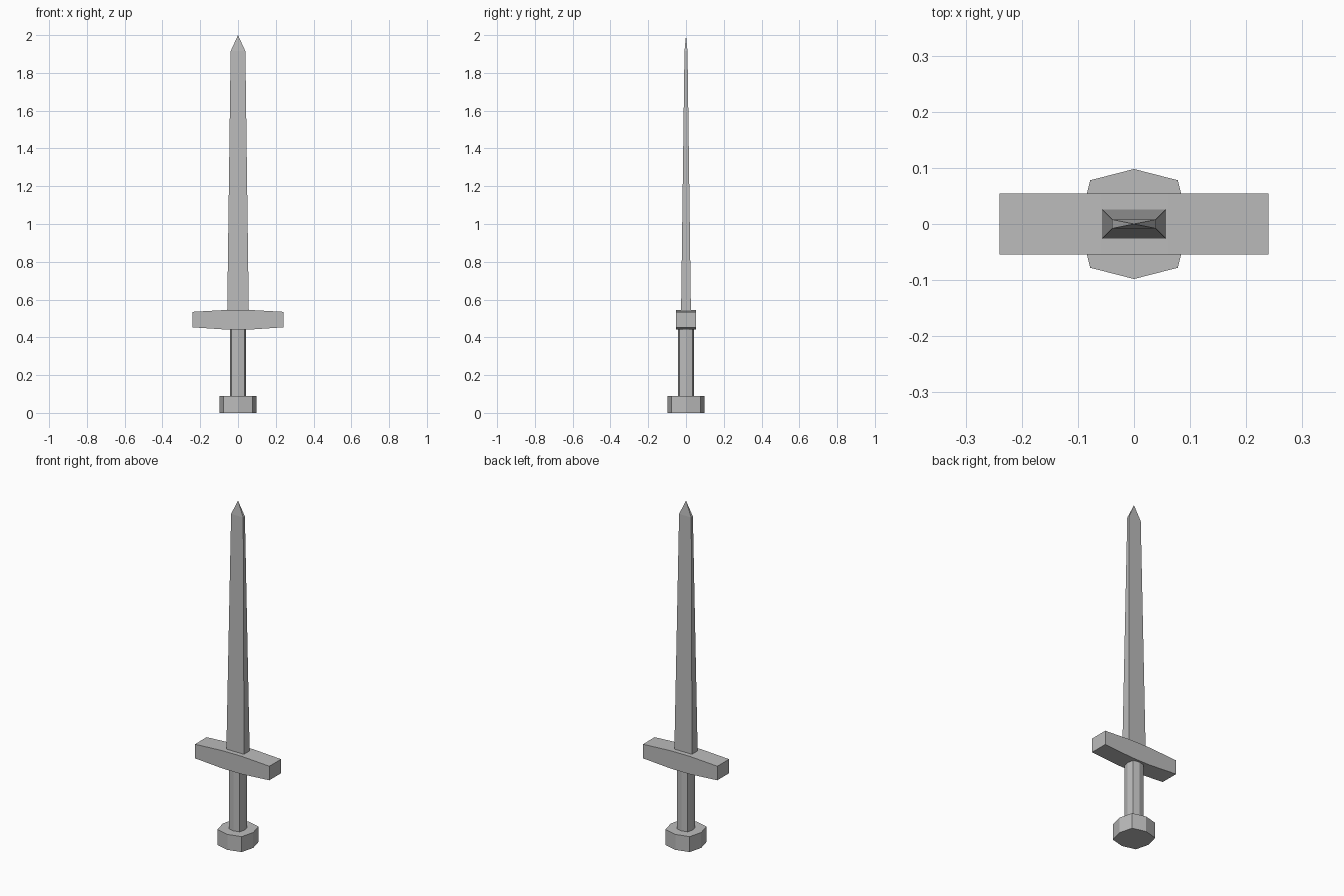
import bpy, bmesh

cube = bpy.data.objects.get("Cube")
if cube:
    bpy.data.objects.remove(cube, do_unlink=True)

steel = bpy.data.materials.new("plain_grey")
steel.use_nodes = True
GREY = (0.5, 0.5, 0.5, 1)
steel.diffuse_color = GREY
steel.node_tree.nodes["Principled BSDF"].inputs["Base Color"].default_value = GREY


def loft(name, rings, tip=None):
    """Skin a stack of matching rings, closing it with caps or a pointed tip."""
    bm = bmesh.new()
    loops = [[bm.verts.new(p) for p in ring] for ring in rings]
    n = len(loops[0])
    for low, high in zip(loops, loops[1:]):
        for i in range(n):
            j = (i + 1) % n
            bm.faces.new((low[i], low[j], high[j], high[i]))
    bm.faces.new(loops[0][::-1])
    if tip:
        apex = bm.verts.new(tip)
        for i in range(n):
            bm.faces.new((loops[-1][i], loops[-1][(i + 1) % n], apex))
    else:
        bm.faces.new(loops[-1])
    bmesh.ops.recalc_face_normals(bm, faces=bm.faces)
    mesh = bpy.data.meshes.new(name)
    bm.to_mesh(mesh)
    bm.free()
    mesh.materials.append(steel)
    obj = bpy.data.objects.new(name, mesh)
    bpy.context.collection.objects.link(obj)
    return obj


def octagon(r, c, z):
    """Bulged square: points at r on the axes, corners at (c, c)."""
    return [(x, y, z) for x, y in ((r, 0), (c, c), (0, r), (-c, c),
                                   (-r, 0), (-c, -c), (0, -r), (c, -c))]


def rectangle(x, y, z):
    return [(x, y, z), (-x, y, z), (-x, -y, z), (x, -y, z)]


# Pommel and grip
loft("pommel", [octagon(0.098, 0.078, 0), octagon(0.098, 0.078, 0.09)])
loft("grip", [octagon(0.043, 0.035, 0.08), octagon(0.043, 0.035, 0.45)])

# Crossguard, slightly thicker in the middle
profile = [(-0.24, 0.453, 0.535), (-0.06, 0.441, 0.545),
           (0.06, 0.441, 0.545), (0.24, 0.453, 0.535)]
d = 0.054
loft("crossguard", [[(x, -d, lo), (x, d, lo), (x, d, hi), (x, -d, hi)]
                    for x, lo, hi in profile])

# Tapered blade with a pyramid point
loft("blade", [rectangle(0.057, 0.026, 0.54), rectangle(0.039, 0.008, 1.915)],
     tip=(0, 0, 2))
